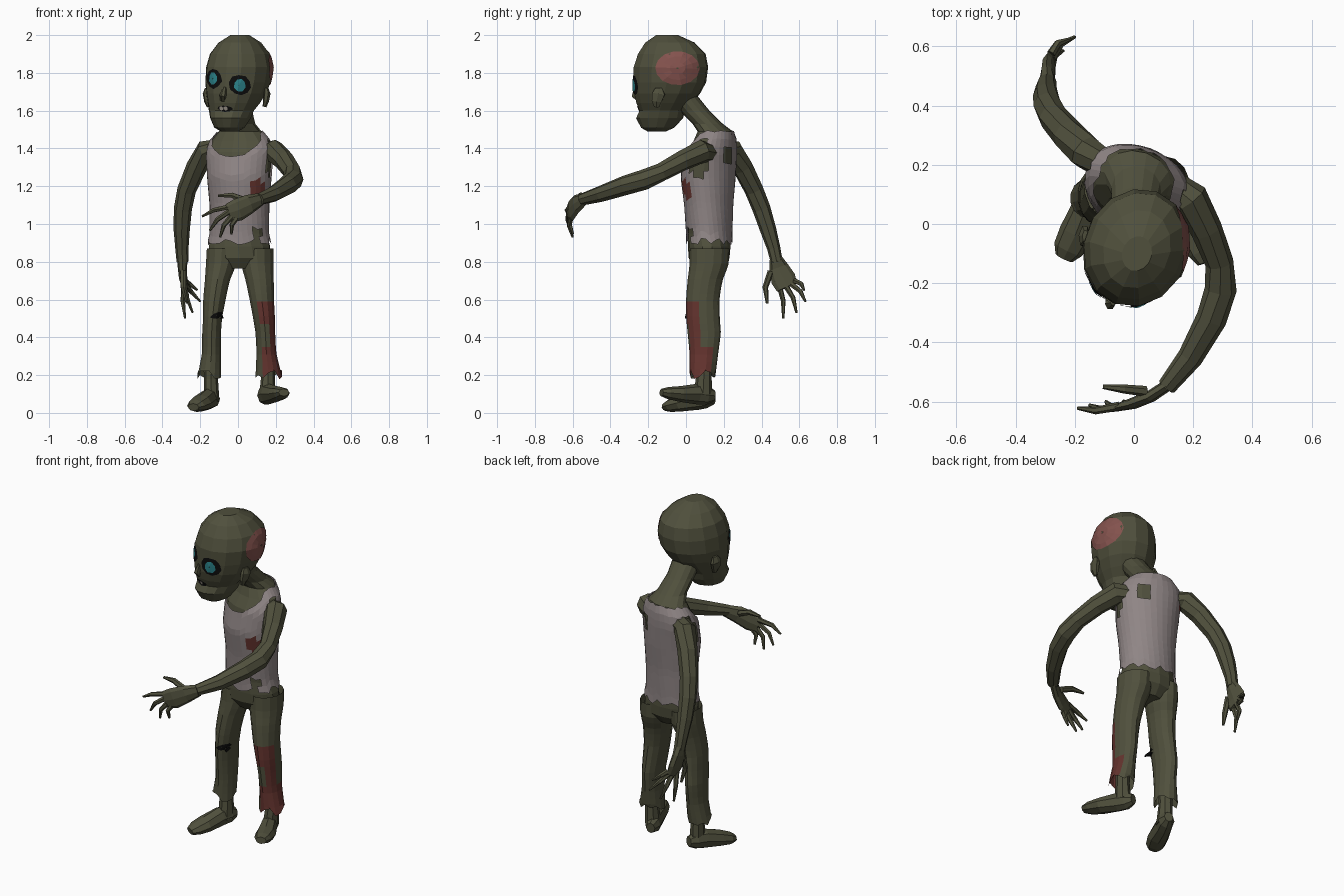
import bpy, bmesh, math, random
from mathutils import Vector, Matrix
from mathutils.bvhtree import BVHTree

random.seed(4)
Z = Vector((0, 0, 1))


def material(name, rgb):
    m = bpy.data.materials.new(name)
    m.diffuse_color = (*rgb, 1)
    return m


SKIN = material("olive skin", (0.080, 0.080, 0.046))
SHIRT = material("dirty shirt grey", (0.275, 0.235, 0.235))
BLOOD = material("dried blood", (0.125, 0.033, 0.027))
WOUND = material("scalp wound", (0.23, 0.085, 0.075))
BLACK = material("black", (0.004, 0.004, 0.004))
TEAL = material("eye teal", (0.025, 0.23, 0.26))
TEETH = material("teeth", (0.38, 0.34, 0.29))


def skin(name, rings, mats=(SKIN,), rule=None, cap=True, cut=None):
    """Join rings of points into a flat-shaded surface; rule picks a material, cut drops faces."""
    bm = bmesh.new()
    rows = [[bm.verts.new(p) for p in r] for r in rings]
    n = len(rows[0])
    for a, b in zip(rows, rows[1:]):
        for i in range(n):
            j = (i + 1) % n
            bm.faces.new((a[i], a[j], b[j], b[i]))
    if cap:
        bm.faces.new(rows[0])
        bm.faces.new(rows[-1])
    bmesh.ops.recalc_face_normals(bm, faces=bm.faces)
    if cut:
        gone = [f for f in bm.faces if cut(f.calc_center_median())]
        bmesh.ops.delete(bm, geom=gone, context='FACES')
    if rule:
        for f in bm.faces:
            f.material_index = rule(f.calc_center_median(), f.normal)
    me = bpy.data.meshes.new(name)
    bm.to_mesh(me)
    bm.free()
    for m in mats:
        me.materials.append(m)
    ob = bpy.data.objects.new(name, me)
    bpy.context.collection.objects.link(ob)
    return ob


def at(rows, z):
    """Interpolate (z, cx, cy, rx, ry, yaw) rows at a height; rows run upwards."""
    z = min(max(z, rows[0][0]), rows[-1][0])
    for a, b in zip(rows, rows[1:]):
        if z <= b[0]:
            t = (z - a[0]) / (b[0] - a[0])
            return [p + (q - p) * t for p, q in zip(a, b)]


def spot(rows, ang, z, grow=0.0):
    """Point on a body of stacked ellipses; angle 0 is the front, 90 degrees is +x."""
    _, cx, cy, rx, ry, yaw = at(rows, z)
    p = Vector(((rx + grow) * math.sin(ang), -(ry + grow) * math.cos(ang), 0))
    p = Matrix.Rotation(math.radians(yaw), 3, 'Z') @ p
    return p + Vector((cx, cy, z))


def angles(n):
    return [math.tau * i / n for i in range(n)]


def stack(rows, heights, n):
    return [[spot(rows, a, z) for a in angles(n)] for z in heights]


def limb(name, path, ref, n=8):
    """Tube along (x, y, z, width, height) stations."""
    pts = [Vector(p[:3]) for p in path]
    rings = []
    for i, p in enumerate(path):
        t = (pts[min(i + 1, len(pts) - 1)] - pts[max(i - 1, 0)]).normalized()
        s = t.cross(Vector(ref)).normalized()
        u = s.cross(t)
        rings.append([pts[i] + s * p[3] * math.cos(a) + u * p[-1] * math.sin(a) for a in angles(n)])
    return skin(name, rings)


def decal(name, target, c, rx, rz, d, mat, lift=0.004, n=12, jag=0.0):
    """Thin painted plate that follows the target surface, seen along direction d."""
    me = target.data
    tree = BVHTree.FromPolygons([v.co for v in me.vertices], [p.vertices for p in me.polygons])
    d, c = Vector(d).normalized(), Vector(c)
    u = d.cross(Z).normalized()
    wob = [1 + random.uniform(-jag, jag) for _ in range(n)]
    rings = []
    for k in (0.05, 0.35, 0.7, 1.0):
        ring = []
        for a, w in zip(angles(n), wob):
            p = c + u * rx * k * w * math.cos(a + 0.4) + Z * rz * k * w * math.sin(a + 0.4)
            hit = tree.ray_cast(p - d * 2, d)[0] or p
            ring.append(hit - d * lift)
        rings.append(ring)
    ob = skin(name, rings, (mat,), cap=False)
    f = ob.data.polygons[0]
    if f.normal.dot(d) > 0:
        ob.data.flip_normals()
    return ob


# torso with hips and neck in one body
BODY = [(0.765, 0.01, 0.12, 0.08, 0.07, 0), (0.82, 0.01, 0.122, 0.168, 0.108, 0),
        (0.88, 0.008, 0.123, 0.165, 0.113, -4), (0.95, 0.006, 0.123, 0.148, 0.112, -8),
        (1.1, 0.008, 0.12, 0.15, 0.118, -14), (1.25, 0.007, 0.117, 0.164, 0.133, -18),
        (1.38, 0.01, 0.132, 0.178, 0.122, -20), (1.44, 0.012, 0.15, 0.16, 0.102, -20),
        (1.49, 0.012, 0.155, 0.115, 0.09, -20), (1.53, 0.008, 0.115, 0.085, 0.08, -20),
        (1.6, 0.0, 0.045, 0.075, 0.08, -20), (1.68, 0.0, -0.02, 0.08, 0.08, -20)]
skin("body", stack(BODY, [r[0] for r in BODY], 14))

# torn tank top
COLS, ROWS = 32, 15
shirt_rings = [[] for _ in range(ROWS)]
for ang in angles(COLS):
    m = abs(math.degrees(ang) - 360 * (ang > math.pi))
    top = 1.36 + 0.13 * min(m / 70, 1) ** 2 + random.uniform(-0.006, 0.006)
    hem = 0.905 + random.uniform(-0.018, 0.022)
    for k in range(ROWS):
        shirt_rings[k].append(spot(BODY, ang, hem + (top - hem) * k / (ROWS - 1), 0.01))


def near(p, q, r):
    return (p - Vector(q)).length < r


def shirt_cut(p):
    _, cx, cy, rx, ry, yaw = at(BODY, p.z)
    q = Matrix.Rotation(-math.radians(yaw), 3, 'Z') @ (p - Vector((cx, cy, p.z)))
    m = abs(math.degrees(math.atan2(q.x / rx, -q.y / ry)))
    hole = ((m - 90) / 28) ** 2 + ((p.z - 1.34) / 0.095) ** 2 < 1
    tear = near(p, (0.12, 0.22, 1.37), 0.04) or near(p, (0.1, 0.01, 0.95), 0.035)
    return hole or tear


skin("tank_top", shirt_rings, (SHIRT, BLOOD), cap=False, cut=shirt_cut,
     rule=lambda p, n: int(near(p, (0.12, 0.0, 1.19), 0.05) or near(p, (-0.14, 0.25, 1.36), 0.045)))

# trouser legs, the left one stained
LEG_R = [(0.19, -0.152, 0.087, 0.064, 0.068, 0), (0.32, -0.14, 0.095, 0.051, 0.076, 0),
         (0.42, -0.14, 0.097, 0.051, 0.088, 0), (0.5, -0.135, 0.09, 0.051, 0.089, 0),
         (0.6, -0.125, 0.088, 0.061, 0.088, 0), (0.7, -0.11, 0.1, 0.067, 0.092, 0),
         (0.78, -0.09, 0.122, 0.082, 0.103, 0), (0.87, -0.085, 0.125, 0.082, 0.105, 0)]
LEG_L = [(0.19, 0.163, 0.087, 0.072, 0.068, 0), (0.32, 0.15, 0.095, 0.053, 0.076, 0),
         (0.42, 0.145, 0.097, 0.053, 0.088, 0), (0.5, 0.138, 0.09, 0.059, 0.089, 0),
         (0.6, 0.126, 0.088, 0.066, 0.088, 0), (0.7, 0.115, 0.1, 0.076, 0.092, 0),
         (0.78, 0.103, 0.122, 0.088, 0.103, 0), (0.87, 0.1, 0.125, 0.09, 0.105, 0)]


def stain(p, n):
    upper = 0.36 < p.z < 0.58 and n.y < -0.1 and n.x > -0.5
    clean = 0.36 < p.z < 0.47 and abs(n.x) < 0.4
    lower = p.z <= 0.36 and n.x > -0.35 and n.y < 0.6
    return int((upper and not clean) or lower)


legs = []
for side, rows in (("right", LEG_R), ("left", LEG_L)):
    rings = stack(rows, [0.19 + 0.68 * k / 17 for k in range(18)], 14)
    for p in rings[0]:
        p.z += random.uniform(-0.012, 0.035)
    legs.append(skin(side + "_trouser_leg", rings, (SKIN, BLOOD), cap=False,
                     rule=stain if side == "left" else None))
decal("knee_hole", legs[0], (-0.112, 0.0, 0.515), 0.034, 0.02, (0, 1, 0), BLACK, jag=0.35)

# ankles and feet
limb("right_ankle", [(-0.145, 0.095, 0.32, 0.04, 0.045), (-0.143, 0.095, 0.18, 0.037, 0.04),
                     (-0.14, 0.09, 0.06, 0.042, 0.05)], (0, 1, 0))
limb("left_ankle", [(0.155, 0.095, 0.32, 0.04, 0.045), (0.16, 0.095, 0.2, 0.037, 0.04),
                    (0.155, 0.09, 0.1, 0.042, 0.05)], (0, 1, 0))
limb("right_foot", [(-0.122, 0.148, 0.075, 0.025, 0.03), (-0.137, 0.11, 0.075, 0.045, 0.05),
                    (-0.16, 0.06, 0.072, 0.048, 0.056), (-0.195, -0.03, 0.052, 0.058, 0.045),
                    (-0.222, -0.085, 0.038, 0.052, 0.034), (-0.236, -0.115, 0.03, 0.032, 0.02)], Z)
limb("left_foot", [(0.13, 0.15, 0.09, 0.025, 0.03), (0.142, 0.11, 0.093, 0.043, 0.05),
                   (0.162, 0.06, 0.1, 0.046, 0.055), (0.205, -0.03, 0.1, 0.055, 0.042),
                   (0.23, -0.095, 0.105, 0.047, 0.032), (0.243, -0.13, 0.108, 0.03, 0.02)], Z)

# arms, the left reaching forward and the right trailing behind
limb("left_arm", [(0.13, 0.13, 1.375, 0.05), (0.19, 0.085, 1.385, 0.062), (0.245, -0.02, 1.335, 0.054),
                  (0.288, -0.13, 1.275, 0.048), (0.293, -0.22, 1.235, 0.054), (0.262, -0.32, 1.205, 0.052),
                  (0.19, -0.45, 1.16, 0.043), (0.11, -0.55, 1.13, 0.032)], Z)
limb("right_arm", [(-0.1, 0.2, 1.4, 0.05), (-0.165, 0.245, 1.39, 0.06), (-0.22, 0.3, 1.3, 0.055),
                   (-0.272, 0.36, 1.18, 0.05), (-0.292, 0.4, 1.08, 0.048), (-0.298, 0.435, 0.97, 0.043),
                   (-0.297, 0.465, 0.87, 0.035), (-0.293, 0.48, 0.8, 0.032)], (0, 1, 0))

# hands: a flat palm and five bent fingers each
limb("left_palm", [(0.12, -0.54, 1.13, 0.02, 0.035), (0.06, -0.58, 1.105, 0.021, 0.052),
                   (0.0, -0.605, 1.075, 0.02, 0.06), (-0.05, -0.618, 1.058, 0.014, 0.05)], Z)
limb("right_palm", [(-0.293, 0.475, 0.82, 0.03, 0.033), (-0.295, 0.49, 0.77, 0.024, 0.052),
                    (-0.29, 0.515, 0.71, 0.022, 0.066), (-0.28, 0.535, 0.665, 0.015, 0.058)], (0, 1, 0))


def finger(name, base, tip, bow, r=0.015):
    b, t = Vector(base), Vector(tip)
    mid = (b + t) / 2 + Vector(bow)
    limb(name, [(*b, r), (*mid, r * 0.85), (*t, r * 0.4)], (0.3, 0.8, 0.5), 6)


for base, tip in [((-0.05, -0.615, 1.09), (-0.19, -0.622, 1.04)), ((-0.05, -0.618, 1.065), (-0.15, -0.612, 0.965)),
                  ((-0.035, -0.615, 1.04), (-0.095, -0.6, 0.93)), ((-0.01, -0.61, 1.03), (-0.035, -0.598, 0.945))]:
    finger("left_finger", base, tip, (-0.01, -0.012, 0.008))
finger("left_thumb", (0.04, -0.565, 1.125), (-0.105, -0.55, 1.15), (0, 0, 0.015), 0.018)
for base, tip in [((-0.285, 0.495, 0.67), (-0.28, 0.515, 0.5)), ((-0.28, 0.53, 0.67), (-0.24, 0.585, 0.53)),
                  ((-0.278, 0.56, 0.68), (-0.2, 0.632, 0.59)), ((-0.28, 0.575, 0.7), (-0.215, 0.625, 0.65))]:
    finger("right_finger", base, tip, (-0.01, 0.01, 0.008))
finger("right_thumb", (-0.29, 0.45, 0.75), (-0.27, 0.43, 0.58), (-0.01, -0.02, 0), 0.018)

# head, turned towards its right
HEAD = [(1.49, -0.045, -0.155, 0.045, 0.05, -20), (1.51, -0.045, -0.15, 0.08, 0.09, -20),
        (1.56, -0.04, -0.14, 0.106, 0.128, -20), (1.6, -0.035, -0.125, 0.12, 0.122, -20),
        (1.64, -0.022, -0.115, 0.138, 0.15, -20), (1.69, -0.01, -0.1, 0.158, 0.178, -20),
        (1.75, 0.0, -0.085, 0.172, 0.196, -20), (1.83, 0.008, -0.08, 0.176, 0.202, -20),
        (1.9, 0.01, -0.075, 0.158, 0.184, -20), (1.96, 0.01, -0.085, 0.112, 0.135, -20),
        (2.0, 0.01, -0.1, 0.05, 0.06, -20)]
head = skin("head", stack(HEAD, [r[0] for r in HEAD], 14))
limb("nose", [(-0.07, -0.265, 1.725, 0.01, 0.01), (-0.08, -0.27, 1.68, 0.018, 0.02),
              (-0.08, -0.25, 1.655, 0.014, 0.012)], (0, 1, 0), 6)
for x, y, s in ((0.14, -0.155, 1), (-0.155, -0.05, -1)):
    limb("ear", [(x, y, 1.62, 0.01, 0.015), (x + s * 0.008, y, 1.65, 0.016, 0.03),
                 (x + s * 0.014, y + 0.01, 1.69, 0.018, 0.038), (x + s * 0.01, y + 0.01, 1.72, 0.01, 0.02)],
         (0.1, 1, 0), 6)

# face details and scalp wound
FACE = (0.3, 0.95, 0)
for x, y, z in ((-0.135, -0.235, 1.77), (0.01, -0.275, 1.735)):
    decal("eye_socket", head, (x, y, z), 0.054, 0.056, FACE, BLACK, 0.005, 10, 0.1)
    decal("eye", head, (x, y, z), 0.029, 0.034, FACE, TEAL, 0.009, 8, 0.08)
decal("mouth", head, (-0.075, -0.25, 1.61), 0.04, 0.015, FACE, BLACK, 0.004, 10, 0.2)
for dx in (-0.02, 0.005):
    decal("tooth", head, (-0.07 + dx, -0.25, 1.612), 0.011, 0.012, FACE, TEETH, 0.008, 6)
decal("scalp_wound", head, (0.17, -0.045, 1.825), 0.118, 0.09, (-1, 0, 0), WOUND, 0.006, 14)
